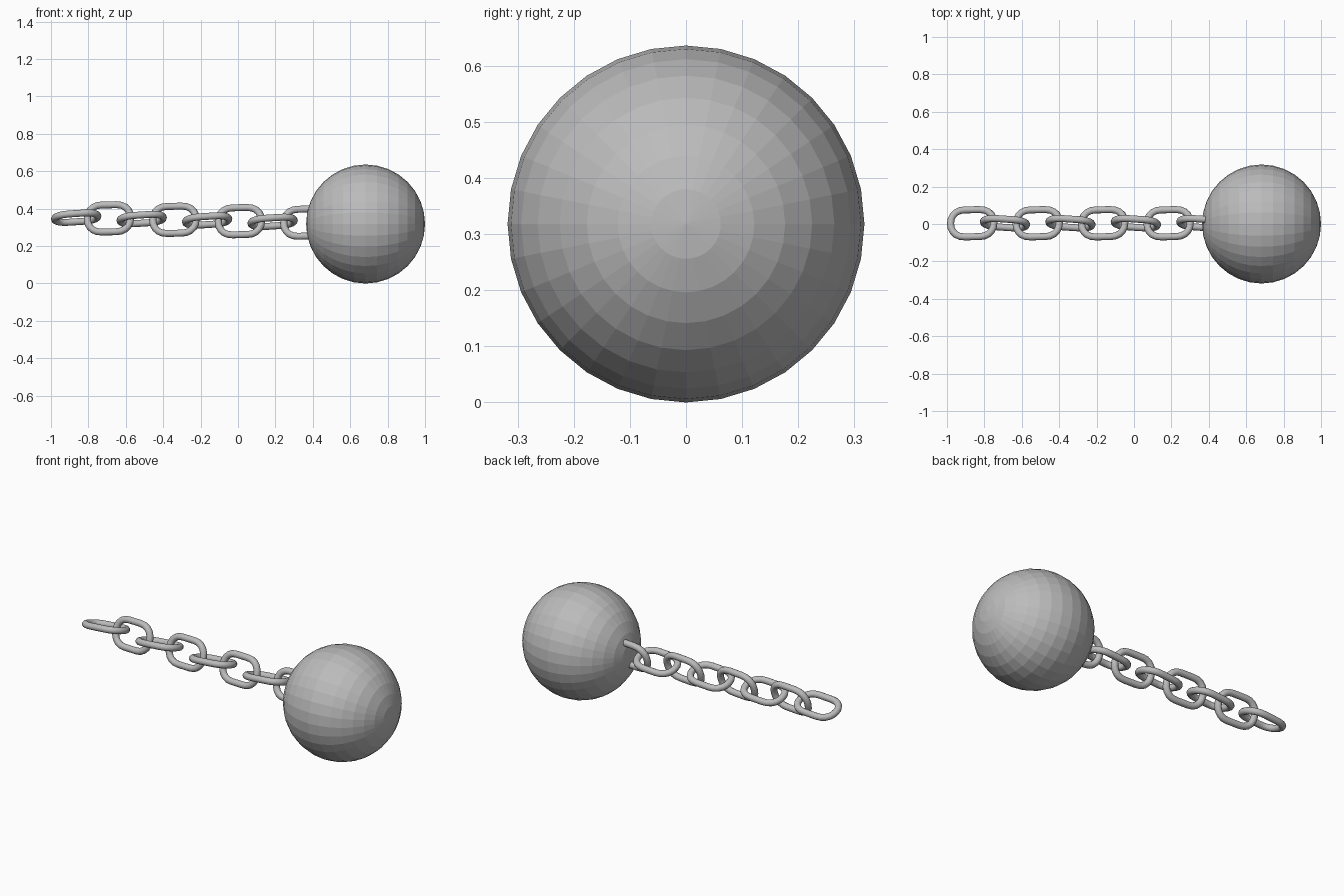
import bpy, bmesh, math
from mathutils import Matrix, Vector

if "Cube" in bpy.data.objects:
    bpy.data.objects.remove(bpy.data.objects["Cube"])

grey = bpy.data.materials.new("iron_grey")
grey.diffuse_color = (0.5, 0.5, 0.5, 1)
grey.use_nodes = True
grey.node_tree.nodes["Principled BSDF"].inputs["Base Color"].default_value = grey.diffuse_color


def finish(bm, name, smooth):
    bmesh.ops.recalc_face_normals(bm, faces=bm.faces)
    for f in bm.faces:
        f.smooth = smooth
    me = bpy.data.meshes.new(name)
    bm.to_mesh(me)
    bm.free()
    me.materials.append(grey)
    ob = bpy.data.objects.new(name, me)
    bpy.context.collection.objects.link(ob)
    return ob


def link_path(straight=0.04, rx=0.076, ry=0.0755, steps=10, power=0.92):
    """Closed centre line of an oval link: two slightly squared half rounds."""
    pts = []
    for side in (1, -1):
        for k in range(steps + 1):
            a = -math.pi / 2 + math.pi * k / steps
            c, s = max(math.cos(a), 0.0), math.sin(a)
            x = straight + rx * c ** power
            y = math.copysign(abs(s) ** power, s) * ry
            pts.append(Vector((side * x, side * y, 0)))
    return pts


def make_link(name, matrix, radius=0.019, sides=12):
    pts = link_path()
    n = len(pts)
    bm = bmesh.new()
    rings = []
    for i, p in enumerate(pts):
        t = (pts[(i + 1) % n] - pts[i - 1]).normalized()
        out = Vector((t.y, -t.x, 0))
        ring = []
        for j in range(sides):
            a = 2 * math.pi * j / sides
            co = p + out * (radius * math.cos(a)) + Vector((0, 0, radius * math.sin(a)))
            ring.append(bm.verts.new(matrix @ co))
        rings.append(ring)
    for i in range(n):
        a, b = rings[i], rings[(i + 1) % n]
        for j in range(sides):
            k = (j + 1) % sides
            bm.faces.new((a[j], a[k], b[k], b[j]))
    return finish(bm, name, True)


# Iron ball, poles along the chain direction
bm = bmesh.new()
bmesh.ops.create_uvsphere(
    bm, u_segments=32, v_segments=16, radius=0.318,
    matrix=Matrix.Translation((0.682, 0, 0.318)) @ Matrix.Rotation(math.pi / 2, 4, 'Y'))
finish(bm, "ball", False)

# Chain: eight links, each turned a quarter from the last, slightly tilted
for i in range(8):
    pos = Matrix.Translation((-0.865 + 0.175 * i, 0.004, 0.352 - 0.0038 * i))
    roll = Matrix.Rotation(math.radians(-17 + 90 * (i % 2)), 4, 'X')
    tilt = Matrix.Rotation(math.radians(-4), 4, 'Y')
    make_link(f"chain_link_{i + 1}", pos @ roll @ tilt)
